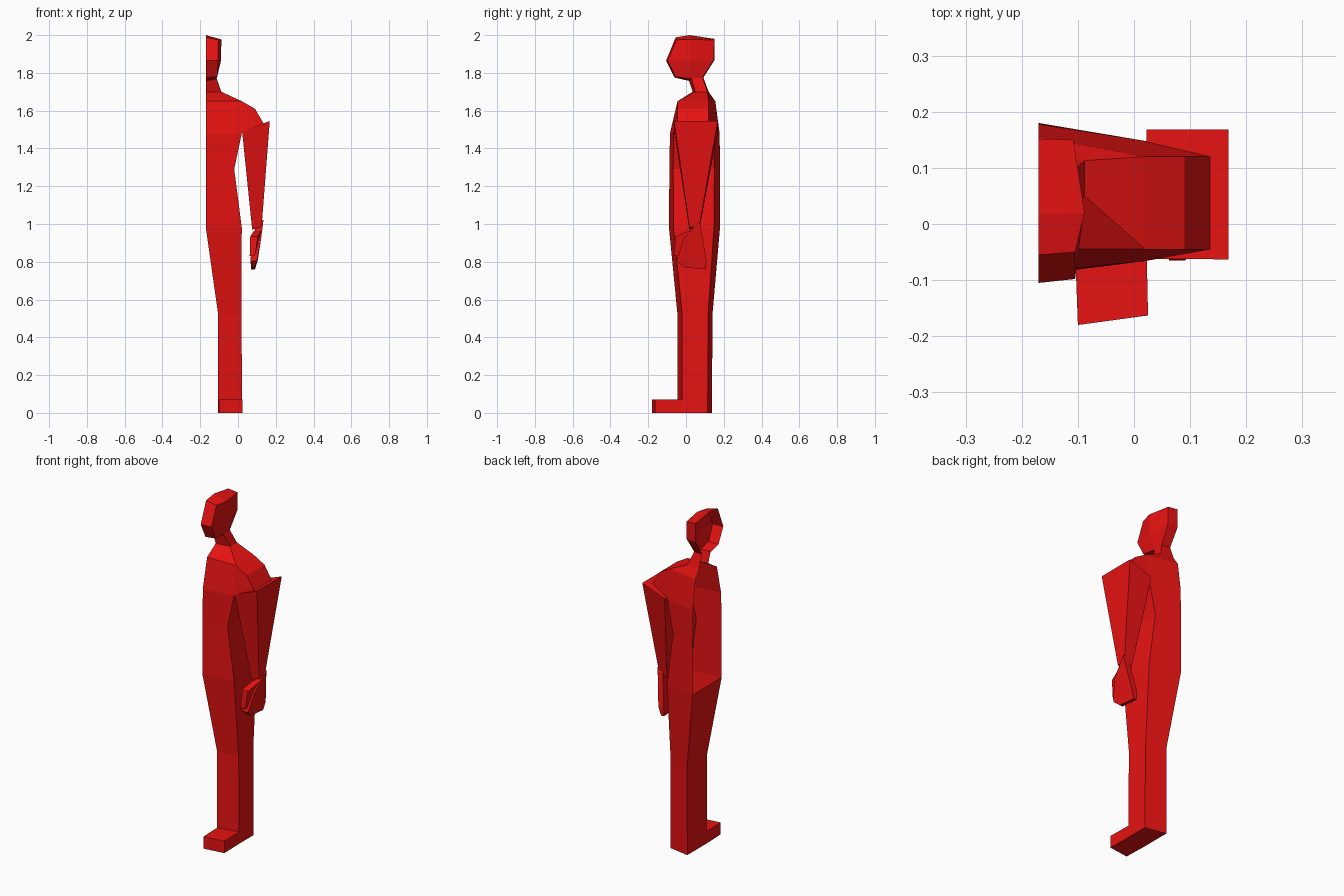
import bpy, bmesh

red = bpy.data.materials.new("red")
red.diffuse_color = (0.8, 0.006, 0.006, 1)
CUT = -0.17  # plane where the half figure is left open


def make(name, verts, faces):
    """Flat-shaded part with consistent outward normals."""
    mesh = bpy.data.meshes.new(name)
    mesh.from_pydata(verts, [], faces)
    bm = bmesh.new()
    bm.from_mesh(mesh)
    bmesh.ops.recalc_face_normals(bm, faces=bm.faces)
    bm.to_mesh(mesh)
    bm.free()
    mesh.materials.append(red)
    obj = bpy.data.objects.new(name, mesh)
    bpy.context.collection.objects.link(obj)
    return obj


# Leg, torso and shoulder: rings of inner front, outer front, outer back, inner back
# (z, inner x, outer x, inner front y, outer front y, outer back y, inner back y)
levels = [
    (0.00, -0.105, 0.022, -0.045, -0.020, 0.115, 0.138),
    (0.07, -0.105, 0.022, -0.045, -0.020, 0.115, 0.138),
    (0.52, -0.105, 0.018, -0.045, -0.020, 0.117, 0.140),
    (0.98, CUT, 0.020, -0.090, -0.066, 0.148, 0.180),
    (1.29, CUT, -0.020, -0.088, -0.068, 0.150, 0.180),
    (1.48, CUT, 0.020, -0.085, -0.066, 0.148, 0.178),
    (1.65, CUT, 0.020, -0.045, -0.045, 0.120, 0.155),
]
verts, faces = [], []
for z, xi, xo, fi, fo, bo, bi in levels:
    verts += [(xi, fi, z), (xo, fo, z), (xo, bo, z), (xi, bi, z)]
top = len(levels) - 1
for i in range(top):
    a, b = 4 * i, 4 * i + 4
    for j in range(4):
        if (j == 0 and i == 0) or (j == 3 and i > 2) or (j == 1 and i == top - 1):
            continue  # foot opening, open cut, shoulder opening
        k = (j + 1) % 4
        faces.append((a + j, a + k, b + k, b + j))
faces.append((0, 1, 2, 3))
# foot pushed out of the leg front
f = len(verts)
verts += [(-0.10, -0.18, 0), (0.025, -0.163, 0), (0.025, -0.163, 0.07), (-0.10, -0.18, 0.07)]
faces += [(f, f + 1, f + 2, f + 3), (0, 1, f + 1, f), (4, 5, f + 2, f + 3),
          (0, f, f + 3, 4), (1, f + 1, f + 2, 5)]
# shoulder stub
s, lo, hi = len(verts), 4 * (top - 1), 4 * top
verts += [(0.135, -0.045, 1.533), (0.135, 0.12, 1.533), (0.09, 0.12, 1.61), (0.09, -0.045, 1.61)]
faces += [(s, s + 1, s + 2, s + 3), (lo + 1, lo + 2, s + 1, s), (hi + 1, hi + 2, s + 2, s + 3),
          (lo + 1, s, s + 3, hi + 1), (lo + 2, s + 1, s + 2, hi + 2)]
# collar slopes and neck
n = len(verts)
verts += [(CUT, 0.035, 1.70), (-0.088, 0.05, 1.70), (-0.088, 0.113, 1.70), (CUT, 0.12, 1.70),
          (CUT, 0.015, 1.76), (-0.115, 0.03, 1.77), (-0.115, 0.088, 1.775), (CUT, 0.092, 1.775)]
for j in range(3):
    faces += [(hi + j, hi + j + 1, n + j + 1, n + j), (n + j, n + j + 1, n + j + 5, n + j + 4)]
make("body_and_leg", verts, faces)

# Head: profile on the cut plane, joined to an inset outer outline
profile = [(-0.055, 1.988), (0.018, 2.0), (0.152, 1.98), (0.152, 1.87),
           (0.092, 1.775), (0.015, 1.758), (-0.06, 1.775), (-0.105, 1.865)]
outline = [(-0.105, -0.05, 1.975), (-0.088, 0.02, 1.977), (-0.108, 0.15, 1.974),
           (-0.108, 0.148, 1.87), (-0.115, 0.088, 1.775), (-0.115, 0.03, 1.768),
           (-0.11, -0.055, 1.78), (-0.105, -0.098, 1.865)]
verts = [(CUT, y, z) for y, z in profile] + outline + [(-0.09, 0.02, 1.865)]
faces = [(i, (i + 1) % 8, 8 + (i + 1) % 8, 8 + i) for i in range(8) if i != 4]
faces += [(8, 9, 16, 15), (9, 10, 11, 16), (16, 11, 12, 13), (16, 13, 14, 15)]
make("head", verts, faces)


def loft(name, a, b):
    """Closed solid between two matching outlines."""
    m = len(a)
    sides = [(i, (i + 1) % m, m + (i + 1) % m, m + i) for i in range(m)]
    return make(name, a + b, sides + [tuple(range(m)), tuple(range(m, 2 * m))])


# Arm: wide sloped top tapering to the wrist
loft("arm",
     [(0.022, -0.062, 1.49), (0.168, -0.063, 1.545), (0.168, 0.168, 1.545), (0.022, 0.168, 1.49)],
     [(0.075, 0.018, 0.97), (0.125, 0.018, 0.985), (0.125, 0.07, 0.985), (0.075, 0.07, 0.97)])

# Hand: mitten slab, thinner and further inward towards the fingertips
palm = [(0.072, 1.02), (0.108, 0.81), (0.105, 0.76), (-0.01, 0.77), (-0.05, 0.805), (-0.015, 0.92)]
inner = [0.10, 0.07, 0.07, 0.07, 0.065, 0.08]
outer = [0.135, 0.105, 0.09, 0.09, 0.10, 0.122]
loft("hand", [(x, y, z) for x, (y, z) in zip(inner, palm)],
     [(x, y, z) for x, (y, z) in zip(outer, palm)])

# Thumb: small wedge in front of the palm
thumb = [(0.02, 0.965), (-0.055, 0.935), (-0.065, 0.83), (-0.04, 0.83), (-0.005, 0.91)]
loft("thumb", [(x, y, z) for x, (y, z) in zip((0.085, 0.065, 0.062, 0.062, 0.07), thumb)],
     [(x, y, z) for x, (y, z) in zip((0.122, 0.105, 0.09, 0.09, 0.11), thumb)])
